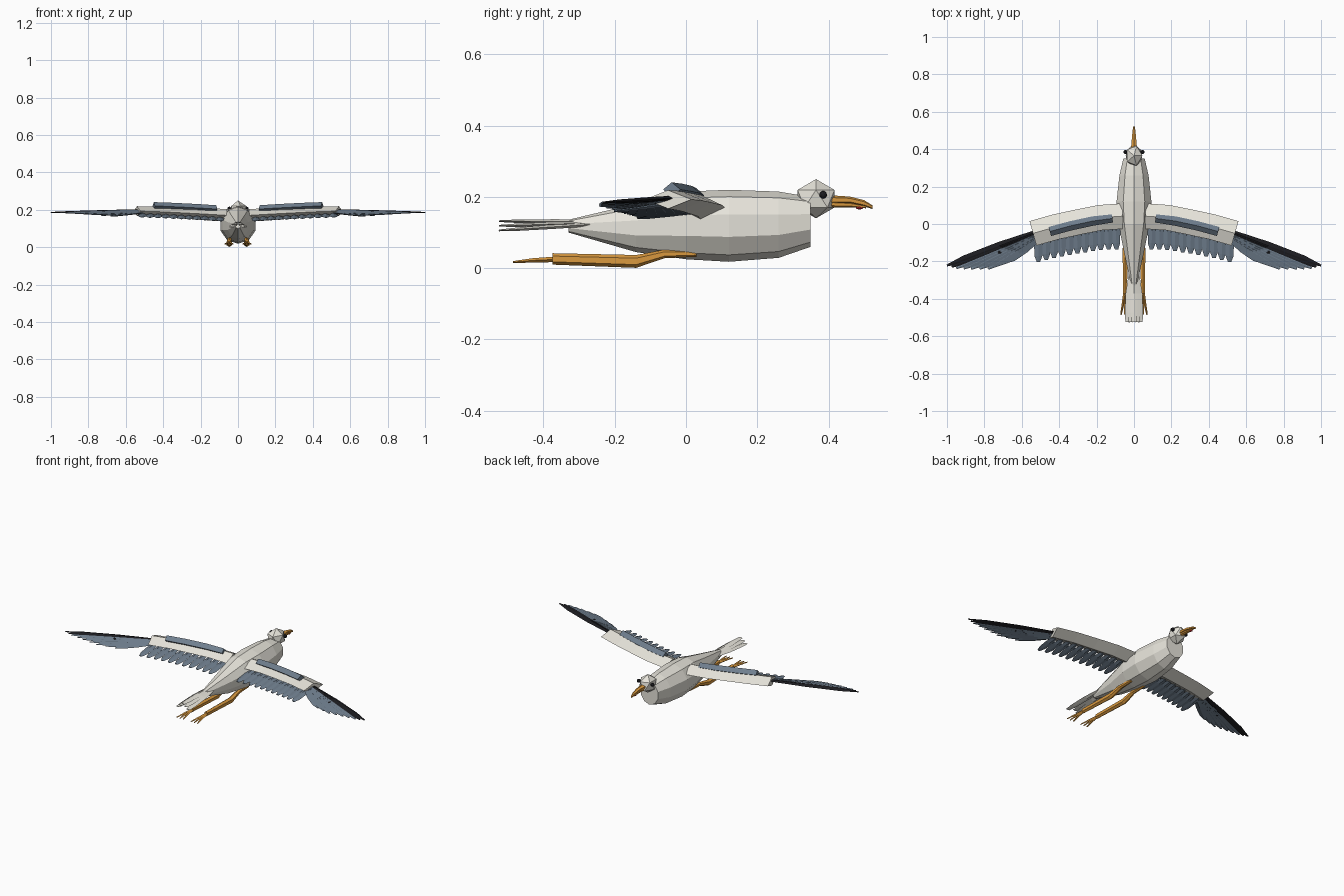
import bpy, bmesh, math
from mathutils import Vector

if "Cube" in bpy.data.objects:
    bpy.data.objects.remove(bpy.data.objects["Cube"])


def material(name, rgb):
    m = bpy.data.materials.new(name)
    m.diffuse_color = (*rgb, 1)
    m.use_nodes = True
    m.node_tree.nodes["Principled BSDF"].inputs["Base Color"].default_value = m.diffuse_color
    return m


WHITE = material("white_plumage", (0.80, 0.78, 0.71))
SLATE = material("slate_plumage", (0.16, 0.21, 0.27))
BLACK = material("black_plumage", (0.012, 0.012, 0.015))
ORANGE = material("orange_skin", (0.70, 0.32, 0.05))
RED = material("red_spot", (0.6, 0.03, 0.03))


def tube(bm, stations, n):
    """Loft upright n-sided rings; station = (x, y, z, half width, half height)."""
    pts = [Vector(s[:3]) for s in stations]
    rings = []
    for i, s in enumerate(stations):
        t = pts[min(i + 1, len(pts) - 1)] - pts[max(i - 1, 0)]
        t.z = 0
        w = t.normalized().cross(Vector((0, 0, 1)))
        rings.append([bm.verts.new(pts[i] + w * s[3] * math.sin(a) + Vector((0, 0, s[4] * math.cos(a))))
                      for a in (2 * math.pi * k / n for k in range(n))])
    for a, b in zip(rings, rings[1:]):
        for k in range(n):
            bm.faces.new((a[k], a[(k + 1) % n], b[(k + 1) % n], b[k]))
    bm.faces.new(rings[0])
    bm.faces.new(rings[-1])


def finish(name, bm, mat, mirror):
    bmesh.ops.recalc_face_normals(bm, faces=bm.faces)
    me = bpy.data.meshes.new(name)
    bm.to_mesh(me)
    bm.free()
    me.materials.append(mat)
    ob = bpy.data.objects.new(name, me)
    bpy.context.collection.objects.link(ob)
    if mirror:
        ob.modifiers.new("mirror", 'MIRROR')
    return ob


def part(name, mat, tubes, n=4, mirror=False):
    bm = bmesh.new()
    for stations in tubes:
        tube(bm, stations, n)
    return finish(name, bm, mat, mirror)


def ball(name, mat, loc, size, sub=1, mirror=False):
    bm = bmesh.new()
    bmesh.ops.create_icosphere(bm, subdivisions=sub, radius=1)
    for v in bm.verts:
        v.co = Vector(loc) + Vector([c * s for c, s in zip(v.co, size)])
    return finish(name, bm, mat, mirror)


def feather(root, tip, w, t=0.005, end=0.4):
    """Flat blade, widest past the middle, narrowed at the tip."""
    a, b = Vector(root), Vector(tip)
    return [(*a.lerp(b, f), w * k, t * h)
            for f, k, h in ((0, 0.55, 1), (0.4, 1, 1), (0.8, 0.9, 0.8), (1, end, 0.4))]


def along(path, f):
    """Point at fraction f of a polyline with evenly counted segments."""
    g = f * (len(path) - 1)
    i = min(int(g), len(path) - 2)
    return Vector(path[i]).lerp(Vector(path[i + 1]), g - i)


# body and head
part("body", WHITE, [[
    (0, -0.33, 0.118, 0.016, 0.018), (0, -0.14, 0.113, 0.058, 0.068),
    (0, 0.0, 0.120, 0.088, 0.095), (0, 0.12, 0.119, 0.098, 0.101),
    (0, 0.26, 0.122, 0.082, 0.093), (0, 0.35, 0.130, 0.060, 0.070)]], n=10)
ball("head", WHITE, (0, 0.365, 0.195), (0.05, 0.061, 0.055))
ball("eyes", BLACK, (0.046, 0.385, 0.206), (0.011, 0.011, 0.011), 2, True)

# beak, hooked at the tip
part("upper_beak", ORANGE, [[
    (0, 0.40, 0.192, 0.019, 0.013), (0, 0.46, 0.191, 0.013, 0.010),
    (0, 0.50, 0.182, 0.009, 0.009), (0, 0.524, 0.171, 0.003, 0.005)]], n=6)
part("lower_beak", ORANGE, [[
    (0, 0.40, 0.180, 0.014, 0.009), (0, 0.46, 0.178, 0.010, 0.007),
    (0, 0.505, 0.172, 0.004, 0.004)]], n=6)
ball("beak_spot", RED, (0, 0.487, 0.170), (0.008, 0.012, 0.006))

# tail fan, outer feathers lower
part("tail", WHITE, [
    feather((0.009 * k, -0.27, 0.131 - 0.004 * abs(k)),
            (0.017 * k, -0.525, 0.132 - 0.013 * abs(k)), 0.02, 0.006, 0.6)
    for k in range(-2, 3)])

# legs trailing backwards, three toes each
part("legs", ORANGE, [[
    (0.045, 0.03, 0.041, 0.009, 0.009), (0.045, -0.06, 0.040, 0.012, 0.012),
    (0.047, -0.14, 0.019, 0.016, 0.018), (0.048, -0.375, 0.026, 0.012, 0.016)]], n=6, mirror=True)
part("toes", ORANGE, [[
    (0.048, -0.36, 0.025, 0.009, 0.008), (0.048 + 0.5 * d, -0.43, 0.022, 0.007, 0.006),
    (0.048 + d, -0.485, 0.017, 0.004, 0.003)] for d in (-0.022, 0, 0.022)], mirror=True)

# inner wing: curved diamond-section arm with a slate covert strip on its ridge
ARM = [(0.06, 0.042, 0.170), (0.18, 0.034, 0.177), (0.30, 0.010, 0.183),
       (0.42, -0.016, 0.189), (0.54, -0.05, 0.193)]
part("wing_arms", WHITE, [[(*p, 0.068, 0.034 - 0.002 * i) for i, p in enumerate(ARM)]], mirror=True)
part("wing_coverts", SLATE, [[
    (0.115, 0.030, 0.204, 0.022, 0.020), (0.22, 0.016, 0.210, 0.025, 0.021),
    (0.34, -0.010, 0.216, 0.025, 0.021), (0.45, -0.040, 0.221, 0.025, 0.020)]], mirror=True)

# secondary feathers hanging behind the arm
secondaries = []
N = 11
for i in range(N):
    f = i / (N - 1)
    p = along(ARM, 0.08 + 0.86 * f)
    secondaries.append(feather(p + Vector((0, -0.01, -0.012)),
                               p + Vector((-0.005 + 0.005 * f, -0.175 + 0.015 * f, -0.032)),
                               0.023, 0.007, 0.4))
part("secondary_feathers", SLATE, secondaries, mirror=True)

# primary feathers fanned from the wrist
TIPS = [(1.0, -0.222, 0.186), (0.95, -0.236, 0.184), (0.87, -0.240, 0.180),
        (0.78, -0.240, 0.174), (0.68, -0.205, 0.166)]
primaries = []
for i in range(9):
    f = i / 8
    primaries.append(feather((0.53 - 0.015 * f, -0.045 - 0.04 * f, 0.197 - 0.012 * f),
                             along(TIPS, f), 0.021, 0.006, 0.25))
part("leading_primaries", BLACK, primaries[:2], mirror=True)
part("primary_feathers", SLATE, primaries[2:], mirror=True)
ball("wing_spots", BLACK, (0.72, -0.15, 0.188), (0.014, 0.012, 0.008), 1, True)
